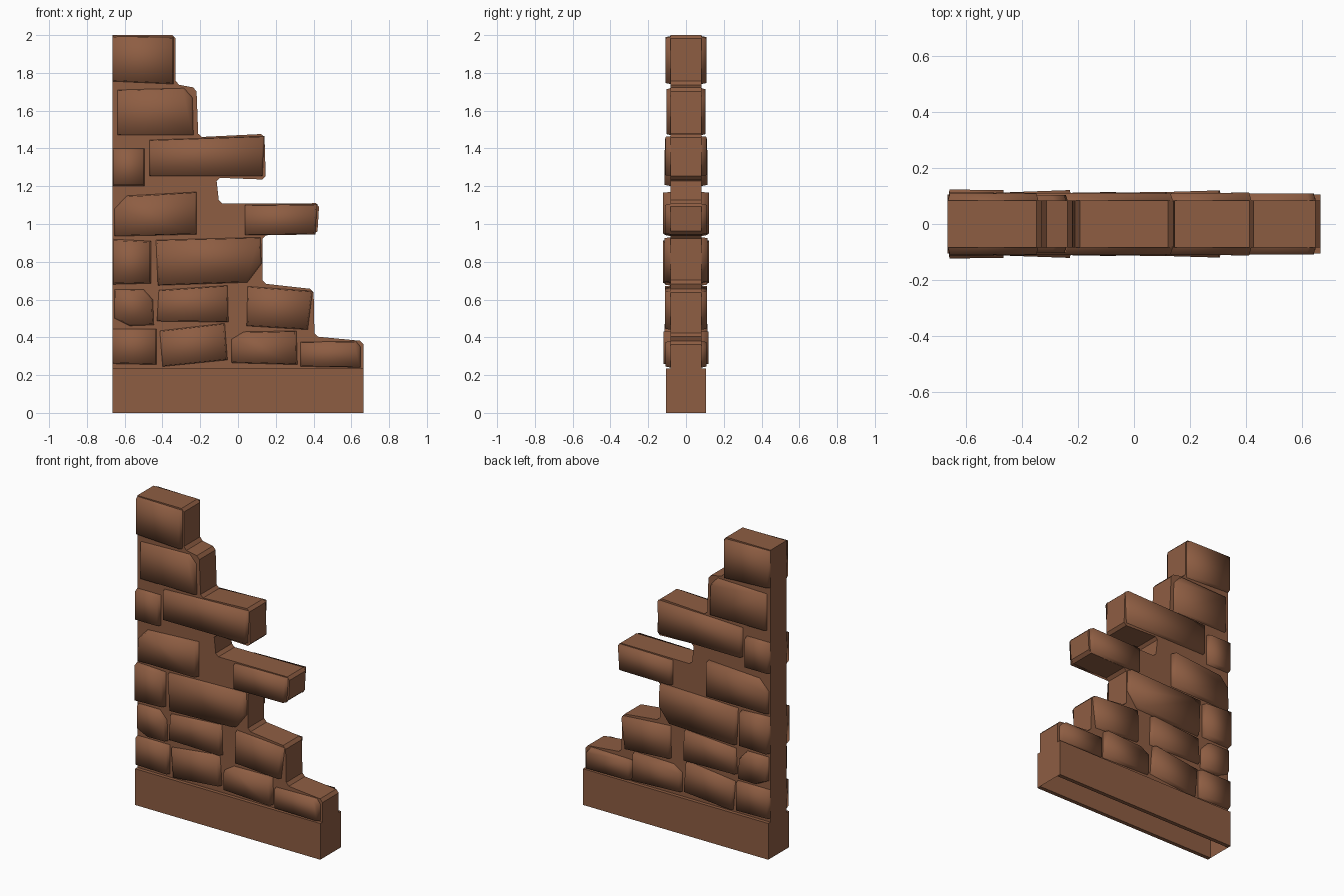
import bpy, bmesh
from mathutils import Vector

if "Cube" in bpy.data.objects:
    bpy.data.objects.remove(bpy.data.objects["Cube"])

LEFT = -0.665      # straight end of the wall
CORE = 0.083       # half thickness of the mortar core

brown = bpy.data.materials.new("brick brown")
brown.diffuse_color = (0.27, 0.11, 0.055, 1)
brown.use_nodes = True
brown.node_tree.nodes["Principled BSDF"].inputs["Base Color"].default_value = brown.diffuse_color


def add_object(name, bm):
    mesh = bpy.data.meshes.new(name)
    bm.to_mesh(mesh)
    bm.free()
    obj = bpy.data.objects.new(name, mesh)
    bpy.context.collection.objects.link(obj)
    mesh.materials.append(brown)
    return obj


def mirror_y(obj):
    mod = obj.modifiers.new("both faces", 'MIRROR')
    mod.use_axis = (False, True, False)
    mod.use_mirror_merge = False


def stone(bm, outline, d_left, d_right, inset=0.01, smooth=True):
    """Raised stone on the front face; depth runs from d_left to d_right."""
    pts = [Vector(p) for p in outline]
    mid = sum(pts, Vector((0, 0))) / len(pts)
    x0, x1 = min(p.x for p in pts), max(p.x for p in pts)
    outer, inner = [], []
    for p in pts:
        q = p + (mid - p).normalized() * inset
        if p.x == LEFT:
            q.x = LEFT
        t = (p.x - x0) / (x1 - x0)
        outer.append(bm.verts.new((p.x, -CORE + 0.003, p.y)))
        inner.append(bm.verts.new((q.x, -(d_left + (d_right - d_left) * t), q.y)))
    faces = [bm.faces.new(inner)]
    for i in range(len(pts)):
        j = (i + 1) % len(pts)
        faces.append(bm.faces.new((outer[i], outer[j], inner[j], inner[i])))
    for f in faces:
        f.smooth = smooth


# mortar core: stepped profile, open underneath, chamfered steps
profile = [(LEFT, 0), (.665, 0), (.665, .38), (.405, .405), (.40, .655), (.13, .685),
           (.13, .94), (.42, .945), (.43, 1.11), (-.10, 1.108), (-.115, 1.245),
           (.147, 1.235), (.14, 1.477), (-.21, 1.46), (-.22, 1.72), (-.33, 1.74),
           (-.33, 2.0), (LEFT, 2.0)]
bm = bmesh.new()
front = [bm.verts.new((x, -CORE, z)) for x, z in profile]
back = [bm.verts.new((x, CORE, z)) for x, z in profile]
bm.faces.new(front)
bm.faces.new(back[::-1])
n = len(profile)
for i in range(1, n):          # side 0 is the open bottom
    j = (i + 1) % n
    bm.faces.new((front[j], front[i], back[i], back[j]))
steps = [e for e in bm.edges
         if abs(e.verts[0].co.y - e.verts[1].co.y) > 0.1
         and e.verts[0].co.x > -0.6 and e.verts[0].co.z > 0.3]
bmesh.ops.bevel(bm, geom=steps, offset=0.018, segments=1, affect='EDGES')
add_object("mortar_core", bm)

# plain base plates
bm = bmesh.new()
stone(bm, [(LEFT, 0), (.665, 0), (.665, .235), (LEFT, .235)], .106, .106, 0, False)
mirror_y(add_object("base_plates", bm))

# stone courses, bottom to top: (left depth, right depth, outline)
lower = [
    [(.112, .112, [(LEFT, .26), (-.43, .255), (-.43, .445), (LEFT, .445)]),
     (.105, .115, [(-.40, .245), (-.055, .28), (-.07, .475), (-.415, .435)]),
     (.110, .120, [(-.035, .265), (.315, .255), (.31, .435), (.03, .43), (-.035, .39)]),
     (.109, .109, [(.33, .245), (.65, .24), (.65, .35), (.625, .38), (.33, .375)])],
    [(.112, .112, [(-.655, .50), (-.575, .46), (-.445, .465), (-.45, .60), (-.50, .655), (-.655, .655)]),
     (.108, .112, [(-.43, .485), (-.05, .48), (-.055, .675), (-.42, .65)]),
     (.108, .112, [(.045, .46), (.37, .44), (.395, .645), (.05, .67)])],
    [(.123, .121, [(LEFT, .68), (-.46, .685), (-.46, .91), (LEFT, .92)]),
     (.110, .114, [(-.425, .675), (.05, .69), (.125, .79), (.12, .93), (-.435, .915)])],
]
upper = [
    [(.106, .121, [(-.655, .935), (-.22, .945), (-.22, 1.17), (-.59, 1.15), (-.655, 1.08)]),
     (.109, .112, [(.035, .94), (.41, .945), (.42, 1.105), (.035, 1.10)])],
    [(.114, .114, [(LEFT, 1.20), (-.495, 1.20), (-.495, 1.40), (LEFT, 1.40)]),
     (.112, .108, [(-.47, 1.255), (.13, 1.255), (.14, 1.465), (-.47, 1.445)])],
    [(.100, .103, [(-.64, 1.47), (-.235, 1.47), (-.24, 1.67), (-.285, 1.72), (-.64, 1.71)])],
    [(.108, .108, [(LEFT, 1.755), (-.34, 1.74), (-.34, 1.99), (LEFT, 1.995)])],
]
for k, course in enumerate(lower + upper, 1):
    bm = bmesh.new()
    for d_left, d_right, outline in course:
        stone(bm, outline, d_left, d_right)
    mirror_y(add_object(f"stone_course_{k}", bm))
